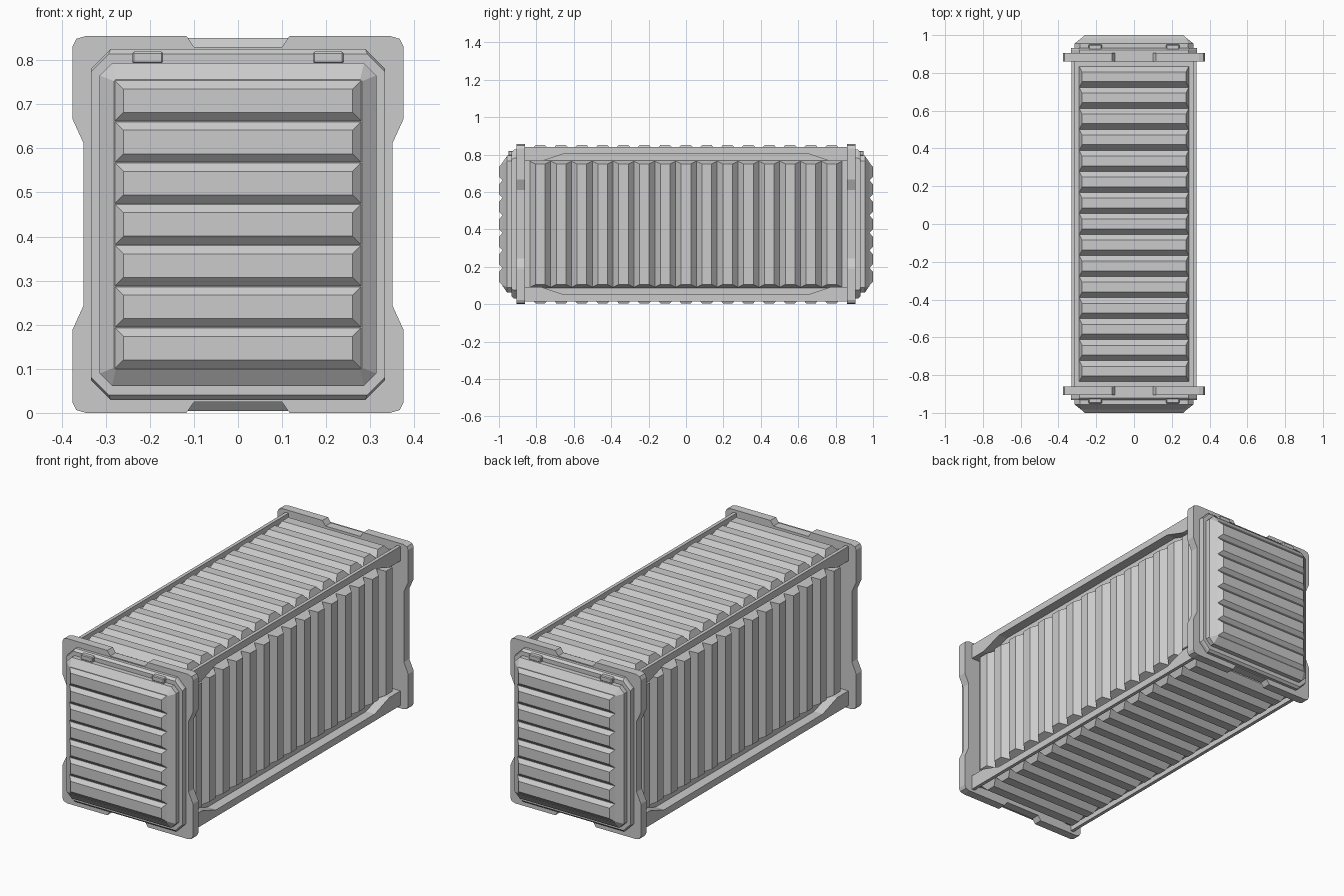
import bpy, bmesh
from math import pi
from mathutils import Matrix

cube = bpy.data.objects.get("Cube")
if cube:
    bpy.data.objects.remove(cube, do_unlink=True)

steel = bpy.data.materials.new("grey_steel")
steel.use_nodes = True
GREY = (0.6, 0.6, 0.6, 1)
steel.diffuse_color = GREY
steel.node_tree.nodes["Principled BSDF"].inputs["Base Color"].default_value = GREY

MID = 0.4275  # half height of the container


def finish(name, bm, matrix=Matrix()):
    bmesh.ops.transform(bm, matrix=matrix, verts=bm.verts)
    bmesh.ops.recalc_face_normals(bm, faces=bm.faces)
    mesh = bpy.data.meshes.new(name)
    bm.to_mesh(mesh)
    bm.free()
    mesh.materials.append(steel)
    ob = bpy.data.objects.new(name, mesh)
    bpy.context.collection.objects.link(ob)
    return ob


def loft(bm, loops):
    """Skin closed loops of equal length and cap both ends."""
    rows = [[bm.verts.new(p) for p in loop] for loop in loops]
    n = len(rows[0])
    for a, b in zip(rows, rows[1:]):
        for i in range(n):
            j = (i + 1) % n
            bm.faces.new((a[i], a[j], b[j], b[i]))
    bm.faces.new(rows[0])
    bm.faces.new(rows[-1])


def four_way(quarter):
    """Mirror a quarter outline (first quadrant, from +x to +y) all round."""
    half = quarter + [(-x, y) for x, y in reversed(quarter)]
    return half + [(-x, -y) for x, y in half]


def octagon(w, h, c):
    return four_way([(w, h - c), (w - c, h)])


def rect(w, h):
    return [(w, h), (-w, h), (-w, -h), (w, -h)]


def box(name, size, centre, bevel=0):
    bm = bmesh.new()
    bmesh.ops.create_cube(bm, size=1)
    bmesh.ops.scale(bm, vec=size, verts=bm.verts)
    if bevel:
        bmesh.ops.bevel(bm, geom=bm.edges[:], offset=bevel, segments=1, affect='EDGES')
    return finish(name, bm, Matrix.Translation(centre))


def ribs(name, count, half_length, half_width, depth, slope, inset, matrix):
    """Row of bevelled ribs along local y, rising along local z."""
    bm = bmesh.new()
    half = half_length / count
    flare = 0.012 * inset / depth
    for i in range(count):
        mid = -half_length + half * (2 * i + 1)
        levels = ((-0.012, half_width + flare, half), (0, half_width, half),
                  (depth, half_width - inset, half - slope))
        loft(bm, [[(x, y + mid, z) for x, y in rect(w, h)] for z, w, h in levels])
    return finish(name, bm, matrix)


# Core body
box("body", (0.56, 1.76, 0.762), (0, 0, MID))

# Corrugated roof, floor and walls
for name, angle, lift in (("roof", 0, 0.389), ("floor", pi, 0.389),
                          ("left_wall", pi / 2, 0.288), ("right_wall", -pi / 2, 0.288)):
    half_width = 0.337 if "wall" in name else 0.29
    place = Matrix.Translation((0, 0, MID)) @ Matrix.Rotation(angle, 4, 'Y')
    ribs(name + "_ribs", 15, 0.835, half_width, 0.034, 0.03, 0.015,
         place @ Matrix.Translation((0, 0, lift)))

# Four rails, deeper near the end plates, each with an upright lip beside the gutter
half_rail = [(0.865, 0.385), (0.865, 0.337), (0.77, 0.337), (0.65, 0.377)]
rail = half_rail + [(-y, z) for y, z in reversed(half_rail)]
for side, sx in (("left", 1), ("right", -1)):
    for level, sz in (("upper", 1), ("lower", -1)):
        bm = bmesh.new()
        loft(bm, [[(sx * x, y, MID + sz * z) for y, z in rail] for x in (0.275, 0.33)])
        finish(f"{level}_{side}_rail", bm)
        box(f"{level}_{side}_lip", (0.018, 1.73, 0.03), (sx * 0.321, 0, MID + sz * 0.398))

# Both ends are the same, turned half round
plate = four_way([(0.35, 0.183), (0.375, 0.238), (0.375, 0.405), (0.367, 0.421),
                  (0.345, MID), (0.117, MID), (0.1, 0.403)])
for end, angle in (("front", 0), ("back", pi)):
    turn = Matrix.Rotation(angle, 4, 'Z')

    # Notched end plate
    bm = bmesh.new()
    loft(bm, [[(x, y, z + MID) for x, z in plate] for y in (-0.86, -0.905)])
    finish(end + "_plate", bm, turn)

    # Collar with a flat ledge, then the tapered door
    steps = ((-0.89, 0.334, 0.398, 0.045), (-0.92, 0.334, 0.398, 0.045),
             (-0.932, 0.333, 0.387, 0.04), (-0.932, 0.314, 0.366, 0.028),
             (-0.956, 0.314, 0.366, 0.028), (-0.982, 0.281, 0.329, 0.004))
    bm = bmesh.new()
    loft(bm, [[(x, y, z + MID) for x, z in octagon(w, h, c)] for y, w, h, c in steps])
    finish(end + "_door", bm, turn)

    # Door ribs
    ribs(end + "_door_ribs", 7, 0.3275, 0.28, 0.019, 0.02, 0.02,
         turn @ Matrix.Translation((0, -0.981, MID)) @ Matrix.Rotation(pi / 2, 4, 'X'))

    # Hinges above the door
    for side, s in (("left", 1), ("right", -1)):
        hinge = box(f"{end}_{side}_hinge", (0.07, 0.03, 0.027), (0, 0, 0), 0.004)
        hinge.matrix_world = turn @ Matrix.Translation((s * 0.205, -0.935, 0.806))
